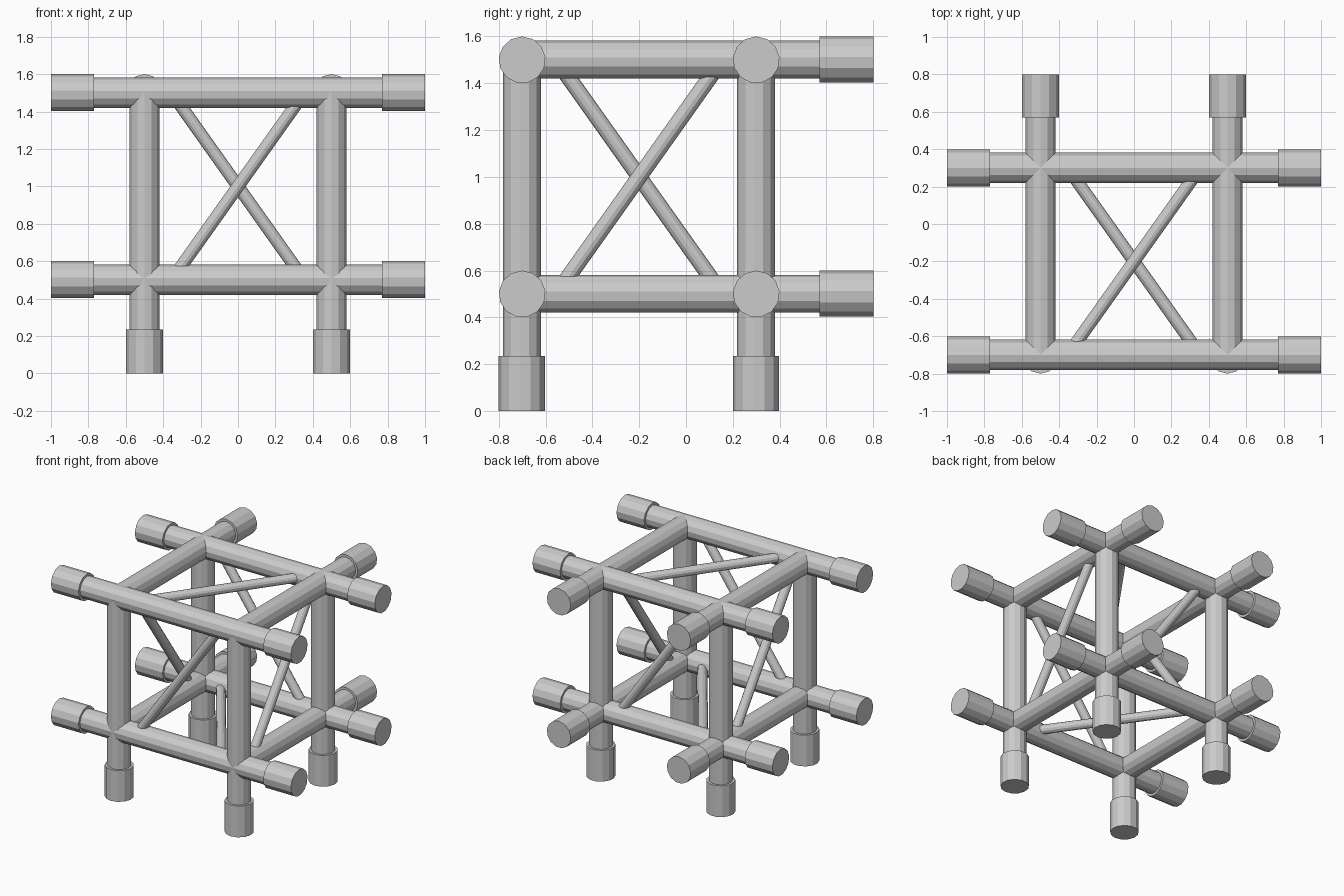
import bpy
from math import pi
from mathutils import Vector, Matrix

cube = bpy.data.objects.get("Cube")
if cube:
    bpy.data.objects.remove(cube, do_unlink=True)

steel = bpy.data.materials.new("light_grey_steel")
steel.use_nodes = True
grey = (0.6, 0.6, 0.6, 1)
steel.diffuse_color = grey
steel.node_tree.nodes["Principled BSDF"].inputs["Base Color"].default_value = grey

SIDES = 13
PIPE, CAP, BRACE = 0.082, 0.1, 0.034
XS, YS, ZS = (-0.5, 0.5), (-0.7, 0.3), (0.5, 1.5)


def rod(name, start, end, radius, up):
    """Faceted rod from start to end with one edge line facing up."""
    a, b = Vector(start), Vector(end)
    axis = (b - a).normalized()
    side = Vector(up).cross(axis).normalized()
    top = axis.cross(side)
    bpy.ops.mesh.primitive_cylinder_add(vertices=SIDES, radius=radius, depth=(b - a).length)
    obj = bpy.context.object
    obj.name = name
    # the primitive's first corner lies on its local +y
    turn = Matrix((side, top, axis)).transposed().to_4x4()
    obj.matrix_world = Matrix.Translation((a + b) / 2) @ turn
    obj.data.materials.append(steel)


UP, FRONT = (0, 0, 1), (0, -1, 0)

# Crosswise bars with a sleeve on both ends
for y in YS:
    for z in ZS:
        rod("cross_bar", (-0.99, y, z), (0.99, y, z), PIPE, UP)
        for s in (-1, 1):
            rod("cross_bar_sleeve", (s * 0.77, y, z), (s, y, z), CAP, UP)

# Lengthwise bars with a sleeve at the back
for x in XS:
    for z in ZS:
        rod("long_bar", (x, -0.7, z), (x, 0.79, z), PIPE, UP)
        rod("long_bar_sleeve", (x, 0.57, z), (x, 0.8, z), CAP, UP)

# Upright posts with a sleeve at the foot
for x in XS:
    for y in YS:
        rod("post", (x, y, 0.01), (x, y, 1.5), PIPE, FRONT)
        rod("post_foot", (x, y, 0), (x, y, 0.235), CAP, FRONT)

# One diagonal brace per face, crossing the one on the opposite face
R = 0.355
for s in (-1, 1):
    x, y, z = s * 0.5, -0.2 + s * 0.5, 1 + s * 0.5
    rod("front_back_brace", (s * R, y, 0.5), (-s * R, y, 1.5), BRACE, FRONT)
    rod("side_brace", (x, -0.2 - s * R, 0.5), (x, -0.2 + s * R, 1.5), BRACE, (1, 0, 0))
    rod("top_bottom_brace", (-s * R, -0.7, z), (s * R, 0.3, z), BRACE, UP)
